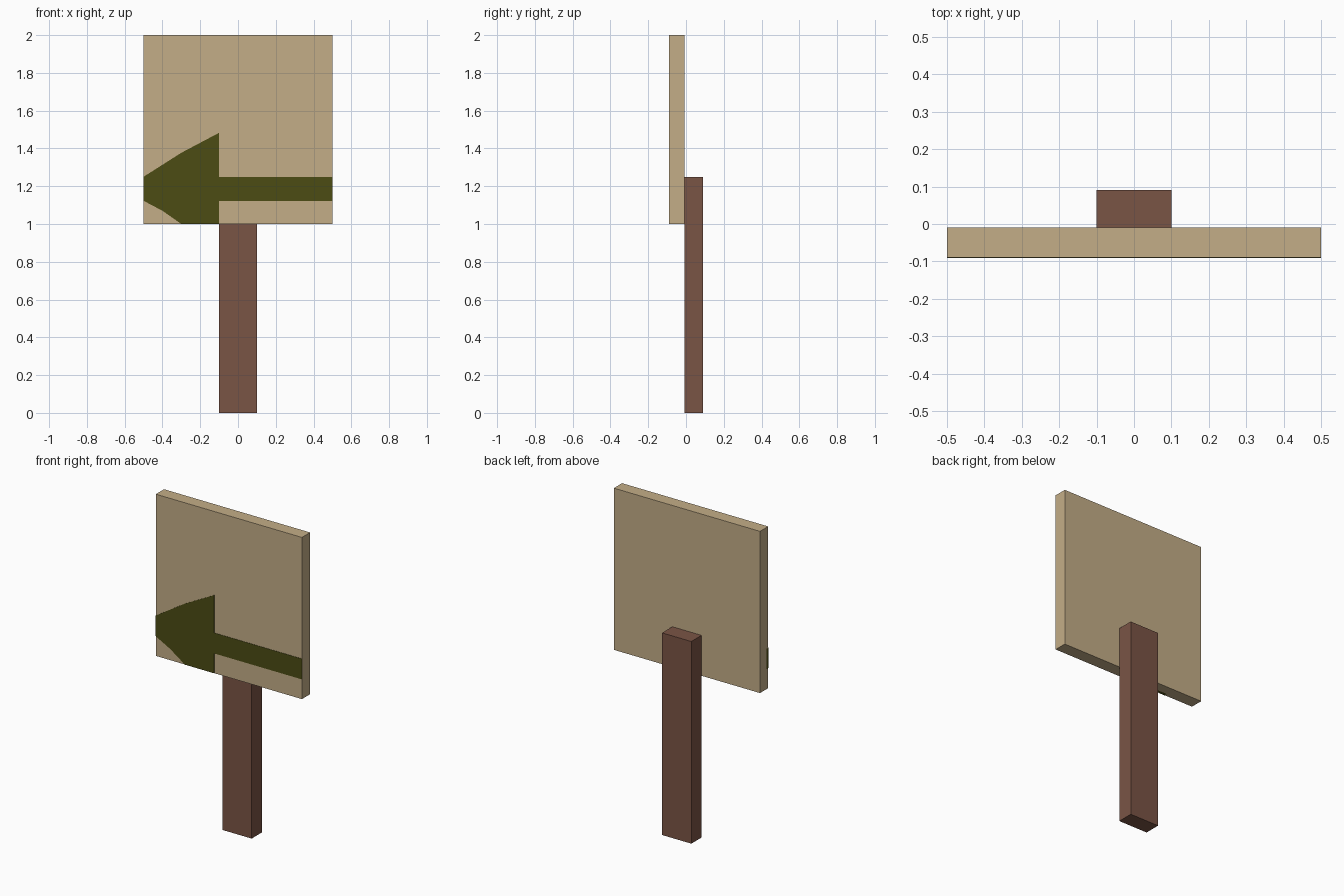
import bpy
import bmesh

if "Cube" in bpy.data.objects:
    bpy.data.objects.remove(bpy.data.objects["Cube"])


def material(name, rgb):
    mat = bpy.data.materials.new(name)
    mat.diffuse_color = (*rgb, 1.0)
    mat.use_nodes = True
    mat.node_tree.nodes["Principled BSDF"].inputs["Base Color"].default_value = mat.diffuse_color
    return mat


def extrude_profile(name, profile, y_front, y_back, mat):
    """Extrude a front-view (x, z) outline from y_front to y_back."""
    bm = bmesh.new()
    face = bm.faces.new([bm.verts.new((x, y_front, z)) for x, z in profile])
    ext = bmesh.ops.extrude_face_region(bm, geom=[face], use_keep_orig=True)
    moved = [v for v in ext["geom"] if isinstance(v, bmesh.types.BMVert)]
    bmesh.ops.translate(bm, verts=moved, vec=(0, y_back - y_front, 0))
    bmesh.ops.recalc_face_normals(bm, faces=bm.faces)
    mesh = bpy.data.meshes.new(name)
    bm.to_mesh(mesh)
    bm.free()
    mesh.materials.append(mat)
    obj = bpy.data.objects.new(name, mesh)
    bpy.context.collection.objects.link(obj)
    return obj


def rectangle(half_width, z0, z1):
    return [(-half_width, z0), (half_width, z0), (half_width, z1), (-half_width, z1)]


tan = material("light_wood", (0.55, 0.42, 0.245))
brown = material("dark_wood", (0.195, 0.089, 0.06))
green = material("olive_paint", (0.072, 0.072, 0.007))

# Post behind the board
extrude_profile("post", rectangle(0.1, 0.0, 1.25), -0.009, 0.091, brown)

# Square sign board
extrude_profile("sign_board", rectangle(0.5, 1.0, 2.0), -0.089, -0.009, tan)

# Arrow inlay, standing just proud of the board
arrow = [
    (-0.5, 1.25), (-0.5, 1.123), (-0.4, 1.07), (-0.3, 1.0), (-0.1, 1.0),
    (-0.1, 1.123), (0.5, 1.123), (0.5, 1.25), (-0.1, 1.25),
    (-0.1, 1.483), (-0.3, 1.377),
]
extrude_profile("arrow", arrow, -0.091, -0.071, green)
